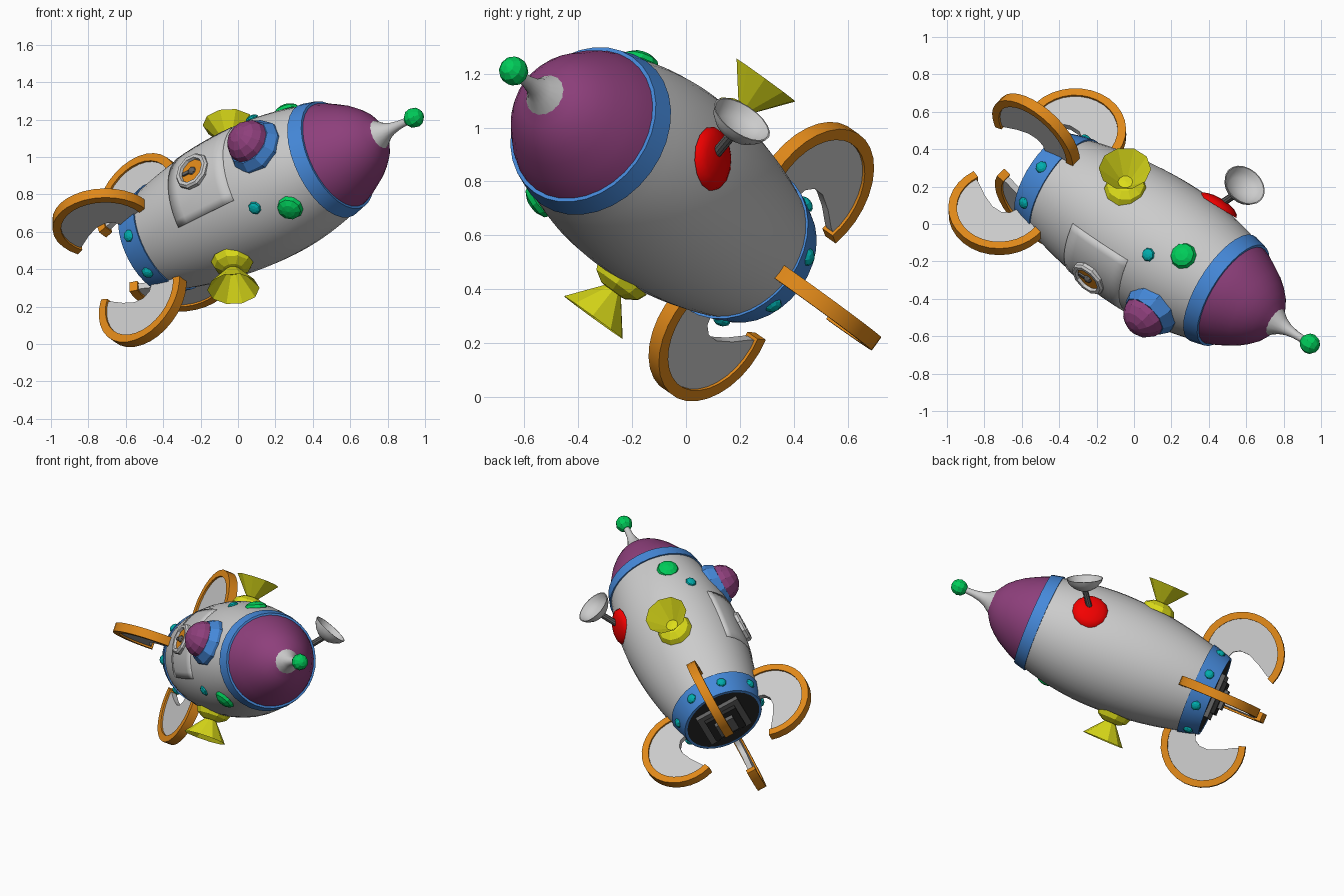
import bpy, bmesh, math
from mathutils import Matrix, Vector

if "Cube" in bpy.data.objects:
    bpy.data.objects.remove(bpy.data.objects["Cube"])

# Tilted rocket frame: local Z runs tail to nose, local X faces the door
BASE = Vector((-0.47, 0.25, 0.525))
AXIS = (Vector((0.94, -0.64, 1.21)) - BASE).normalized()
side = AXIS.cross(Vector((0, 0, 1))).normalized()
up = side.cross(AXIS)
door = side * math.cos(math.radians(29)) + up * math.sin(math.radians(29))
M = Matrix((door, AXIS.cross(door), AXIS)).transposed().to_4x4()
M.translation = BASE


def mat(name, rgb):
    m = bpy.data.materials.new(name)
    m.diffuse_color = (*rgb, 1)
    m.use_nodes = True
    m.node_tree.nodes["Principled BSDF"].inputs["Base Color"].default_value = m.diffuse_color
    return m


PURPLE = mat("purple", (0.27, 0.05, 0.2))
BLUE = mat("blue", (0.06, 0.25, 0.7))
ORANGE = mat("orange", (0.75, 0.25, 0.01))
YELLOW = mat("yellow", (0.72, 0.72, 0.01))
GREEN = mat("green", (0.0, 0.6, 0.1))
TEAL = mat("teal", (0.0, 0.42, 0.42))
RED = mat("red", (0.9, 0.0, 0.0))
DARK = mat("dark", (0.02, 0.02, 0.02))
IRON = mat("iron", (0.12, 0.12, 0.12))


def finish(name, bm, material=None, matrix=Matrix(), smooth=False):
    bmesh.ops.remove_doubles(bm, verts=bm.verts, dist=1e-5)
    bmesh.ops.recalc_face_normals(bm, faces=bm.faces)
    me = bpy.data.meshes.new(name)
    bm.to_mesh(me)
    bm.free()
    ob = bpy.data.objects.new(name, me)
    bpy.context.collection.objects.link(ob)
    if material:
        me.materials.append(material)
    ob.matrix_world = M @ matrix
    if smooth:
        bpy.ops.object.select_all(action='DESELECT')
        ob.select_set(True)
        bpy.context.view_layer.objects.active = ob
        bpy.ops.object.shade_smooth_by_angle(angle=math.radians(40))
    return ob


def lathe(name, profile, segs, material=None, matrix=Matrix(), smooth=False):
    """Spin (radius, height) points round Z."""
    bm = bmesh.new()
    vs = [bm.verts.new((r, 0, z)) for r, z in profile]
    es = [bm.edges.new(p) for p in zip(vs, vs[1:])]
    bmesh.ops.spin(bm, geom=vs + es, cent=(0, 0, 0), axis=(0, 0, 1),
                   angle=math.tau, steps=segs, use_merge=True)
    return finish(name, bm, material, matrix, smooth)


def dome(radius, height, steps=3, base=0.0):
    return [(radius * math.cos(a), base + height * math.sin(a))
            for a in (math.pi / 2 * i / steps for i in range(steps + 1))]


def hull_r(t):
    return 0.38 - (0.213 if t < 0.75 else 0.3) * (t - 0.75) ** 2


def place(deg, t, r):
    """Matrix on the hull with Z pointing straight out."""
    return (Matrix.Rotation(math.radians(deg), 4, 'Z') @ Matrix.Translation((r, 0, t))
            @ Matrix.Rotation(math.pi / 2, 4, 'Y'))


def box(name, size, centre, material, matrix=Matrix()):
    bm = bmesh.new()
    bmesh.ops.create_cube(bm, size=1, matrix=Matrix.Translation(centre)
                          @ Matrix.Diagonal((*size, 1)))
    return finish(name, bm, material, matrix)


# Hull, bands, nose and antenna
lathe("hull", [(hull_r(i * 0.06), i * 0.06) for i in range(21)], 40, smooth=True)
lathe("tail_band", [(0.25, -0.005), (0.268, -0.005), (0.29, 0.06), (0.308, 0.13), (0.29, 0.13)],
      32, BLUE, smooth=True)
lathe("nose_band", [(0.31, 1.2), (0.33, 1.2), (0.311, 1.28), (0.28, 1.28)], 32, BLUE, smooth=True)
lathe("nose_cone", [(0.297, 1.28), (0.282, 1.32), (0.262, 1.36), (0.224, 1.43), (0.187, 1.48),
                    (0.15, 1.52), (0.115, 1.545), (0.075, 1.57)], 32, PURPLE, smooth=True)
lathe("antenna", [(0.09, 1.55), (0.075, 1.575), (0.05, 1.61), (0.033, 1.65),
                  (0.023, 1.7), (0.018, 1.79)], 16, smooth=True)
lathe("antenna_ball", [(0.055 * math.sin(a), 1.803 - 0.055 * math.cos(a))
                       for a in (math.pi * i / 6 for i in range(7))], 10, GREEN)

# Engine plate with stepped blocks
lathe("engine_plate", [(0.0, 0.0), (0.262, 0.0)], 32, DARK)
for i, s in enumerate((0.3, 0.22, 0.13)):
    box(f"engine_step_{i}", (s, s, 0.03), (0, 0, -0.012 - 0.026 * i), DARK if i % 2 else IRON)

# Domed window
win = place(0, 0.99, 0.29)
lathe("window_frame", [(0.155, 0), (0.157, 0.06), (0.128, 0.11), (0.11, 0.11)], 10, BLUE, win)
lathe("window_dome", dome(0.124, 0.115, 4, 0.1), 12, PURPLE, win)

# Door panel following the hull, with a round lock
bm = bmesh.new()
N = 12
grid = []
for i in range(N + 1):
    a = math.radians(-39 + 78 * i / N)
    row = []
    for j in range(7):
        t = 0.41 + 0.39 * j / 6
        r = hull_r(t) + 0.006
        row.append(bm.verts.new((r * math.cos(a), r * math.sin(a), t)))
    grid.append(row)
for i in range(N):
    for j in range(6):
        bm.faces.new((grid[i][j], grid[i + 1][j], grid[i + 1][j + 1], grid[i][j + 1]))
panel = finish("door_panel", bm, smooth=True)
sol = panel.modifiers.new("thickness", 'SOLIDIFY')
sol.thickness = 0.014
lock = place(0, 0.596, 0.372)
lathe("lock_ring", [(0.105, 0), (0.105, 0.02), (0.095, 0.032), (0.076, 0.032), (0.07, 0.015)],
      10, None, lock)
lathe("lock_disc", [(0.078, 0.016), (0, 0.016)], 10, ORANGE, lock)
lathe("key_hole", dome(0.024, 0.02, 3, 0.016), 8, IRON, lock)
box("key_slot", (0.05, 0.02, 0.012), (0.035, 0, 0.02), IRON, lock)

# Studs and horns, mirrored either side of the door
for sgn in (-1, 1):
    lathe("green_stud", dome(0.073, 0.042, 3, -0.005), 10, GREEN, place(67 * sgn, 1.053, hull_r(1.053) - 0.005))
    lathe("teal_stud", dome(0.037, 0.02), 8, TEAL, place(52 * sgn, 0.89, hull_r(0.89)))
    horn = place(90 * sgn, 0.554, 0.36)
    lathe("horn_base", dome(0.115, 0.07), 10, YELLOW, horn)
    lathe("horn", [(0.012, 0.03), (0.14, 0.185)], 10, YELLOW, horn)
for k in range(8):
    lathe("band_stud", dome(0.034, 0.022), 8, TEAL, place(22.5 + 45 * k, 0.065, 0.287))

# Dish on a red mount
mount = place(-150, 0.93, hull_r(0.93) - 0.012)
lathe("dish_mount", dome(0.12, 0.045, 4), 14, RED, mount, True)
aim = Vector((0.45, 0.5, 0.74)).normalized()
rim = Vector((0.592, 0.208, 1.03))


def world_place(p, direction):
    return M.inverted() @ Matrix.Translation(p) @ direction.to_track_quat('Z', 'Y').to_matrix().to_4x4()


lathe("dish", [(0, -0.083), (0.045, -0.076), (0.08, -0.056), (0.107, -0.028), (0.12, 0),
               (0.114, 0), (0.1, -0.026), (0.075, -0.05), (0, -0.074)], 20, None,
      world_place(rim, aim), True)
start = (M @ mount).translation
stem = rim - aim * 0.075 - start
lathe("dish_stem", [(0.02, 0), (0.02, stem.length)], 10, IRON, world_place(start, stem))

# Fins: (axis position, radius) outline, orange rim round a grey web
ARC_C, ARC_R = (-0.06, 0.32), 0.276


def arc(radius, a0, a1, n=18):
    return [(ARC_C[0] + radius * math.cos(a), ARC_C[1] + radius * math.sin(a))
            for a in (math.radians(a0 + (a1 - a0) * i / n) for i in range(n + 1))]


def slab(name, outline, thick, material, matrix):
    bm = bmesh.new()
    f = bm.faces.new([bm.verts.new((r, -thick / 2, t)) for t, r in outline])
    ext = bmesh.ops.extrude_face_region(bm, geom=[f])
    bmesh.ops.translate(bm, vec=(0, thick, 0),
                        verts=[v for v in ext["geom"] if isinstance(v, bmesh.types.BMVert)])
    return finish(name, bm, material, matrix, True)


NOTCH = [(-0.26, 0.255), (-0.18, 0.302), (-0.1, 0.335), (-0.04, 0.335), (0.0, 0.31), (0.02, 0.26), (0.17, 0.28)]
for k in range(4):
    turn = Matrix.Rotation(math.pi / 2 * k, 4, 'Z')
    slab("fin_rim", arc(ARC_R, -6, 201) + arc(ARC_R - 0.045, 201, -6), 0.06, ORANGE, turn)
    slab("fin_web", arc(ARC_R - 0.03, -2, 198) + NOTCH, 0.036, None, turn)
